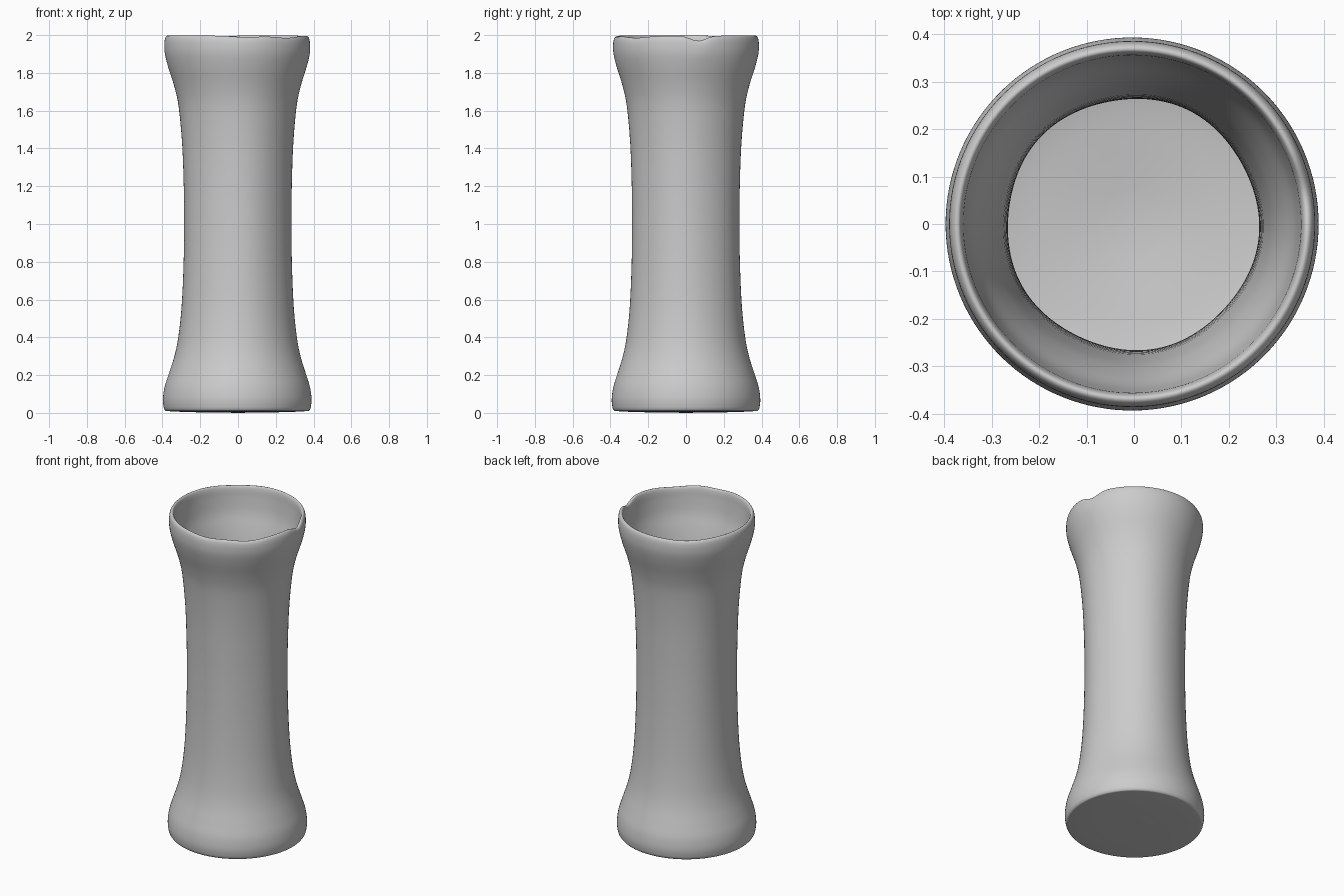
import bpy, bmesh
from math import sin, cos, pi, exp

if "Cube" in bpy.data.objects:
    bpy.data.objects.remove(bpy.data.objects["Cube"])

SEG = 128
SUB = 4   # spline steps between profile points

# Profile (radius, height): underside, outer wall, lip, inner wall, floor
outer = [(0.10, 0.002), (0.25, 0.004), (0.36, 0.009), (0.383, 0.015), (0.391, 0.04), (0.393, 0.08),
         (0.384, 0.14), (0.362, 0.21), (0.334, 0.30), (0.314, 0.40), (0.297, 0.56),
         (0.287, 0.78), (0.284, 1.0), (0.286, 1.2), (0.294, 1.42), (0.312, 1.62),
         (0.335, 1.73), (0.366, 1.83), (0.383, 1.90), (0.386, 1.95), (0.382, 1.982)]
inner = [(0.373, 1.996), (0.363, 1.993), (0.357, 1.97), (0.353, 1.92), (0.341, 1.83),
         (0.313, 1.73), (0.291, 1.62), (0.274, 1.42), (0.267, 1.2), (0.265, 1.0),
         (0.267, 0.78), (0.277, 0.56), (0.293, 0.40), (0.312, 0.30), (0.338, 0.21),
         (0.348, 0.14), (0.335, 0.09), (0.27, 0.062), (0.15, 0.045), (0.06, 0.035)]


def smooth_profile(pts):
    """Catmull-Rom curve through the profile points."""
    out = []
    for i in range(len(pts) - 1):
        p0, p1 = pts[max(i - 1, 0)], pts[i]
        p2, p3 = pts[i + 1], pts[min(i + 2, len(pts) - 1)]
        for s in range(SUB):
            t = s / SUB
            out.append(tuple(0.5 * (2 * b + (c - a) * t + (2 * a - 5 * b + 4 * c - d) * t * t
                                    + (3 * b - a - 3 * c + d) * t ** 3)
                             for a, b, c, d in zip(p0, p1, p2, p3)))
    return out + [pts[-1]]


def bump(a, centre, width):
    d = (a - centre + pi) % (2 * pi) - pi
    return exp(-(d / width) ** 2)


def shaped(r, z, a):
    """Hand-thrown irregularity: faint flutes, and dips in the rim."""
    if 0.12 < z < 1.96:
        r += 0.0022 * cos(5 * a + 0.6) * sin(pi * (z - 0.12) / 1.84)
    r -= 0.004 * cos(a) * (r / 0.39)
    if z > 1.75:
        k = ((z - 1.75) / 0.25) ** 2
        dip = 0.028 * bump(a, 0.18, 0.16) + 0.012 * bump(a, -0.8, 0.3)
        dip += 0.007 * bump(a, 2.2, 0.35) + 0.008 * bump(a, -1.45, 0.25)
        z -= dip * k
    return (r * cos(a), r * sin(a), z)


# Vase body: one closed lathed shell
bm = bmesh.new()
rings = [[bm.verts.new(shaped(r, z, 2 * pi * i / SEG)) for i in range(SEG)]
         for r, z in smooth_profile(outer + inner)]
for lo, hi in zip(rings, rings[1:]):
    for i in range(SEG):
        j = (i + 1) % SEG
        bm.faces.new((lo[i], lo[j], hi[j], hi[i]))
for ring, z in ((rings[0], 0.0), (rings[-1], 0.032)):
    c = bm.verts.new((0, 0, z))
    for i in range(SEG):
        bm.faces.new((ring[i], ring[(i + 1) % SEG], c))
bmesh.ops.recalc_face_normals(bm, faces=bm.faces)
mesh = bpy.data.meshes.new("vase")
bm.to_mesh(mesh)
bm.free()
vase = bpy.data.objects.new("vase", mesh)
bpy.context.collection.objects.link(vase)
bpy.context.view_layer.objects.active = vase
vase.select_set(True)
bpy.ops.object.shade_smooth()
